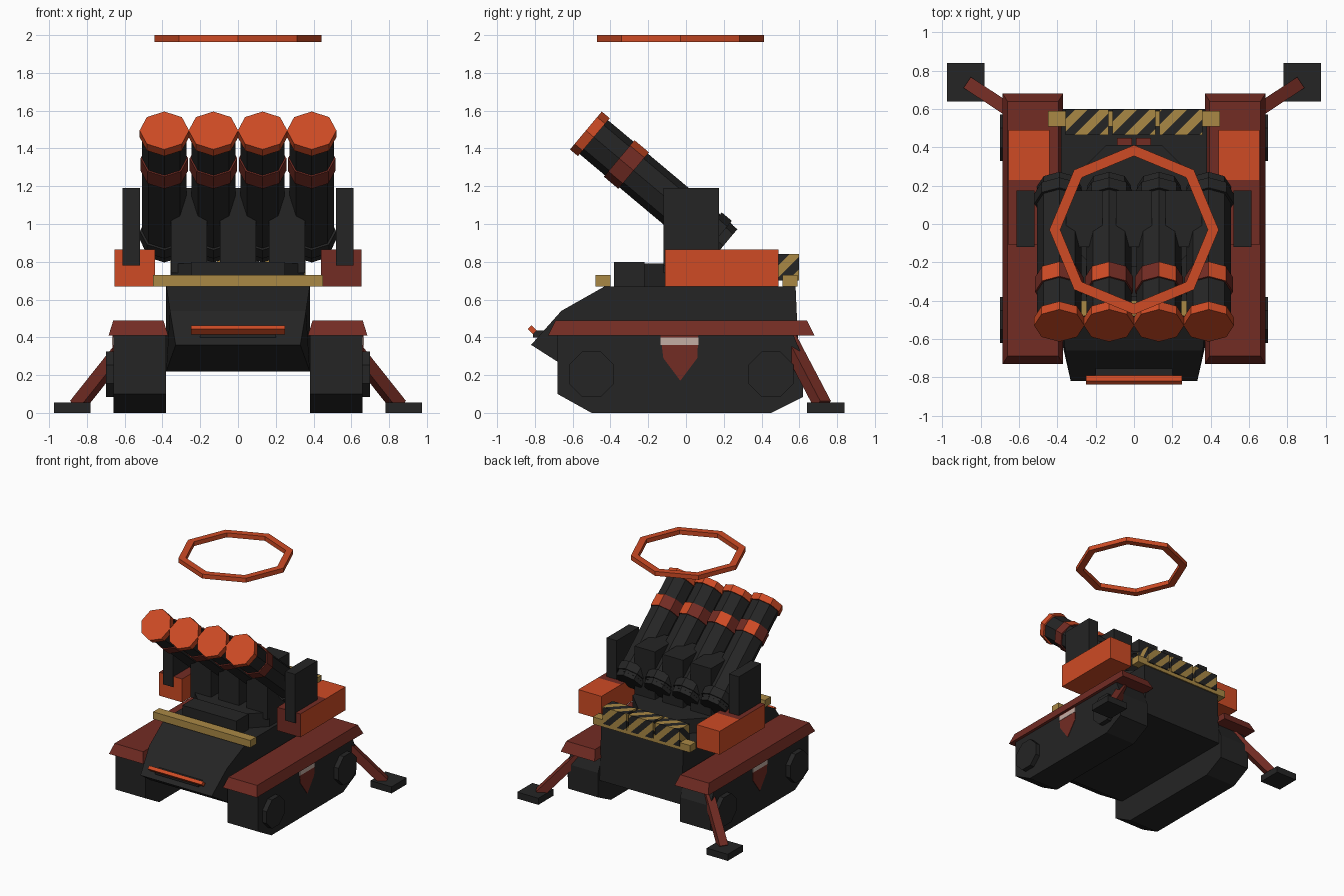
import bpy, bmesh, math
from mathutils import Vector

if "Cube" in bpy.data.objects:
    bpy.data.objects.remove(bpy.data.objects["Cube"])


def mat(name, col):
    m = bpy.data.materials.new(name)
    m.diffuse_color = (*col, 1)
    m.use_nodes = True
    m.node_tree.nodes["Principled BSDF"].inputs["Base Color"].default_value = m.diffuse_color
    return m


BLACK = mat("charcoal", (0.018, 0.018, 0.018))
ORANGE = mat("orange", (0.62, 0.07, 0.018))
RED = mat("dark_red", (0.17, 0.025, 0.017))
YELLOW = mat("dull_yellow", (0.40, 0.25, 0.06))
PALE = mat("pale_pink", (0.55, 0.42, 0.37))


def finish(name, bm, *mats):
    bmesh.ops.recalc_face_normals(bm, faces=bm.faces)
    me = bpy.data.meshes.new(name)
    bm.to_mesh(me)
    bm.free()
    for m in mats:
        me.materials.append(m)
    ob = bpy.data.objects.new(name, me)
    bpy.context.collection.objects.link(ob)
    return ob


def bridge(bm, a, b, caps=True):
    """Join two equal vertex loops with quads, optionally capping both."""
    n = len(a)
    for i in range(n):
        bm.faces.new((a[i], a[(i + 1) % n], b[(i + 1) % n], b[i]))
    if caps:
        bm.faces.new(a)
        bm.faces.new(b)


def box_bm(lo, hi, taper=(0, 0)):
    """Box from min to max corner; the top is pulled in by taper."""
    bm = bmesh.new()
    rings = []
    for z, tx, ty in ((lo[2], 0, 0), (hi[2], *taper)):
        x0, x1, y0, y1 = lo[0] + tx, hi[0] - tx, lo[1] + ty, hi[1] - ty
        rings.append([bm.verts.new((x, y, z)) for x, y in ((x0, y0), (x1, y0), (x1, y1), (x0, y1))])
    bridge(bm, *rings)
    return bm


def box(name, lo, hi, m, taper=(0, 0)):
    return finish(name, box_bm(lo, hi, taper), m)


def cut(bm, co, no):
    bmesh.ops.bisect_plane(bm, geom=bm.verts[:] + bm.edges[:] + bm.faces[:], plane_co=co, plane_no=no)


def side_prism(name, pts, x0, x1, m):
    """Extrude a (y, z) profile between two x positions."""
    bm = bmesh.new()
    bridge(bm, *[[bm.verts.new((x, y, z)) for y, z in pts] for x in (x0, x1)])
    return finish(name, bm, m)


def tube(name, p, q, r, m, n=8, up=(0, 0, 1), phase=0.0):
    """Low-sided solid cylinder from p to q with a vertex facing up."""
    p, q = Vector(p), Vector(q)
    d = (q - p).normalized()
    u = Vector(up)
    u = (u - d * u.dot(d)).normalized()
    v = d.cross(u)
    bm = bmesh.new()
    ang = [2 * math.pi * i / n + phase for i in range(n)]
    bridge(bm, *[[bm.verts.new(c + r * (u * math.cos(a) + v * math.sin(a))) for a in ang] for c in (p, q)])
    return finish(name, bm, *(m if isinstance(m, tuple) else (m,)))


# Hull: side profile with half width at each point
hull = [(-0.82, 0.36, 0.33), (-0.66, 0.54, 0.36), (-0.43, 0.67, 0.38),
        (0.58, 0.67, 0.38), (0.60, 0.22, 0.38), (-0.60, 0.22, 0.38)]
bm = bmesh.new()
bridge(bm, *[[bm.verts.new((s * w, y, z)) for y, z, w in hull] for s in (-1, 1)])
finish("hull", bm, BLACK)

# Front light bar, tilted along the nose
bar = [(-0.838, 0.443), (-0.818, 0.463), (-0.79, 0.437), (-0.81, 0.416)]
side_prism("front_light_bar", bar, -0.25, 0.25, ORANGE)
box("light_bar_mount", (-0.2, -0.81, 0.40), (0.2, -0.75, 0.435), BLACK)

# Yellow bars across the deck
for nm, y in (("front_deck_bar", -0.44), ("rear_deck_bar", 0.55)):
    box(nm, (-0.45, y - 0.04, 0.67), (0.45, y + 0.04, 0.73), YELLOW)

# Hazard-striped rear blocks, cut diagonally
for k in (-1, 0, 1):
    c = k * 0.245
    bm = box_bm((c - 0.112, 0.465, 0.70), (c + 0.112, 0.598, 0.84))
    no, step = Vector((1, -1, 1)), 0.065
    for i in range(-20, 21):
        cut(bm, Vector((i * step, 0, 0)), no)
    for f in bm.faces:
        f.material_index = math.floor(no.dot(f.calc_center_median()) / step) % 2
    finish("hazard_block", bm, BLACK, YELLOW)

# Turntable, front equipment box and rear hatch
tube("turntable", (0, 0.06, 0.66), (0, 0.06, 0.79), 0.38, BLACK, up=(1, 0, 0), phase=math.pi / 8)
box("equipment_box", (-0.25, -0.38, 0.66), (0.25, -0.22, 0.80), BLACK)
for s in (-1, 1):
    box("deck_hatch", (s * 0.05 - 0.04, 0.38, 0.67), (s * 0.05 + 0.04, 0.45, 0.72), RED)

# Running gear and side parts on both sides
track = [(-0.68, 0.42), (-0.68, 0.10), (-0.50, 0), (0.45, 0), (0.62, 0.085), (0.62, 0.29), (0.565, 0.42)]
pennant = [(-0.135, 0.41), (0.065, 0.41), (0.06, 0.29), (-0.03, 0.17), (-0.12, 0.29)]
stripe = [(-0.135, 0.36), (0.065, 0.36), (0.065, 0.40), (-0.135, 0.40)]
for s in (-1, 1):
    def sx(a, b):
        return (a, b) if s > 0 else (-b, -a)

    def sbox(name, x, y, z, m, taper=(0, 0)):
        a, b = sx(*x)
        return box(name, (a, y[0], z[0]), (b, y[1], z[1]), m, taper)

    side_prism("track", track, *sx(0.38, 0.66), BLACK)
    for y in (-0.50, 0.45):
        tube("wheel", (s * 0.64, y, 0.205), (s * 0.70, y, 0.205), 0.13, BLACK, phase=math.pi / 8)
    side_prism("pennant", pennant, *sx(0.659, 0.664), RED)
    side_prism("pennant_stripe", stripe, *sx(0.659, 0.667), PALE)
    sbox("fender", (0.37, 0.685), (-0.73, 0.68), (0.41, 0.49), RED, (0.025, 0.04))

    # Shoulder box: orange, with the front part of its top painted dark red
    a, b = sx(0.44, 0.655)
    bm = box_bm((a, -0.11, 0.67), (b, 0.49, 0.865))
    cut(bm, (0, 0.23, 0), (0, 1, 0))
    cut(bm, (0, 0, 0.77), (s, 0, 4))
    bm.normal_update()
    for f in bm.faces:
        c = f.calc_center_median()
        top = c.z > 0.86 and c.y < 0.23
        front = c.y < -0.105 and s > 0 and c.z > 0.7
        f.material_index = int(top or front and c.z > 0.75)
    finish("shoulder_box", bm, ORANGE, RED)
    sbox("trunnion_plate", (0.52, 0.612), (-0.12, 0.175), (0.78, 1.19), BLACK)

    # Outrigger leg and foot
    tube("outrigger_leg", (s * 0.54, 0.52, 0.43), (s * 0.85, 0.725, 0.04), 0.048, RED, n=4, phase=math.pi / 4)
    sbox("outrigger_foot", (0.78, 0.975), (0.64, 0.84), (0, 0.055), BLACK)

# Cradle blocks between the barrels
for x in (-0.26, 0, 0.26):
    box("cradle_block", (x - 0.095, -0.12, 0.74), (x + 0.095, 0.175, 1.19), BLACK)

# Four launch barrels raised 40 degrees
tilt = math.radians(40)
for x in (-0.39, -0.13, 0.13, 0.39):
    def at(l):
        return (x, -0.53 + l * math.cos(tilt), 1.495 - l * math.sin(tilt))
    tube("barrel", at(0.03), at(0.92), 0.117, BLACK)
    tube("barrel_cap", at(0), at(0.055), 0.131, ORANGE)
    band = tube("barrel_band", at(0.23), at(0.33), 0.126, (RED, ORANGE))
    band.data.polygons[7 if x < 0 else 0].material_index = 1
    tube("breech_collar", at(0.83), at(0.90), 0.130, BLACK)
    tube("breech_end", at(0.90), at(0.95), 0.115, BLACK)

# Floating octagonal ring
bm = bmesh.new()
loops = []
for r, z in ((0.442, 1.963), (0.442, 2.0), (0.385, 2.0), (0.385, 1.963)):
    loops.append([bm.verts.new((r * math.cos(i * math.pi / 4), -0.03 + r * math.sin(i * math.pi / 4), z))
                  for i in range(8)])
for i in range(4):
    bridge(bm, loops[i], loops[(i + 1) % 4], caps=False)
finish("floating_ring", bm, ORANGE)
